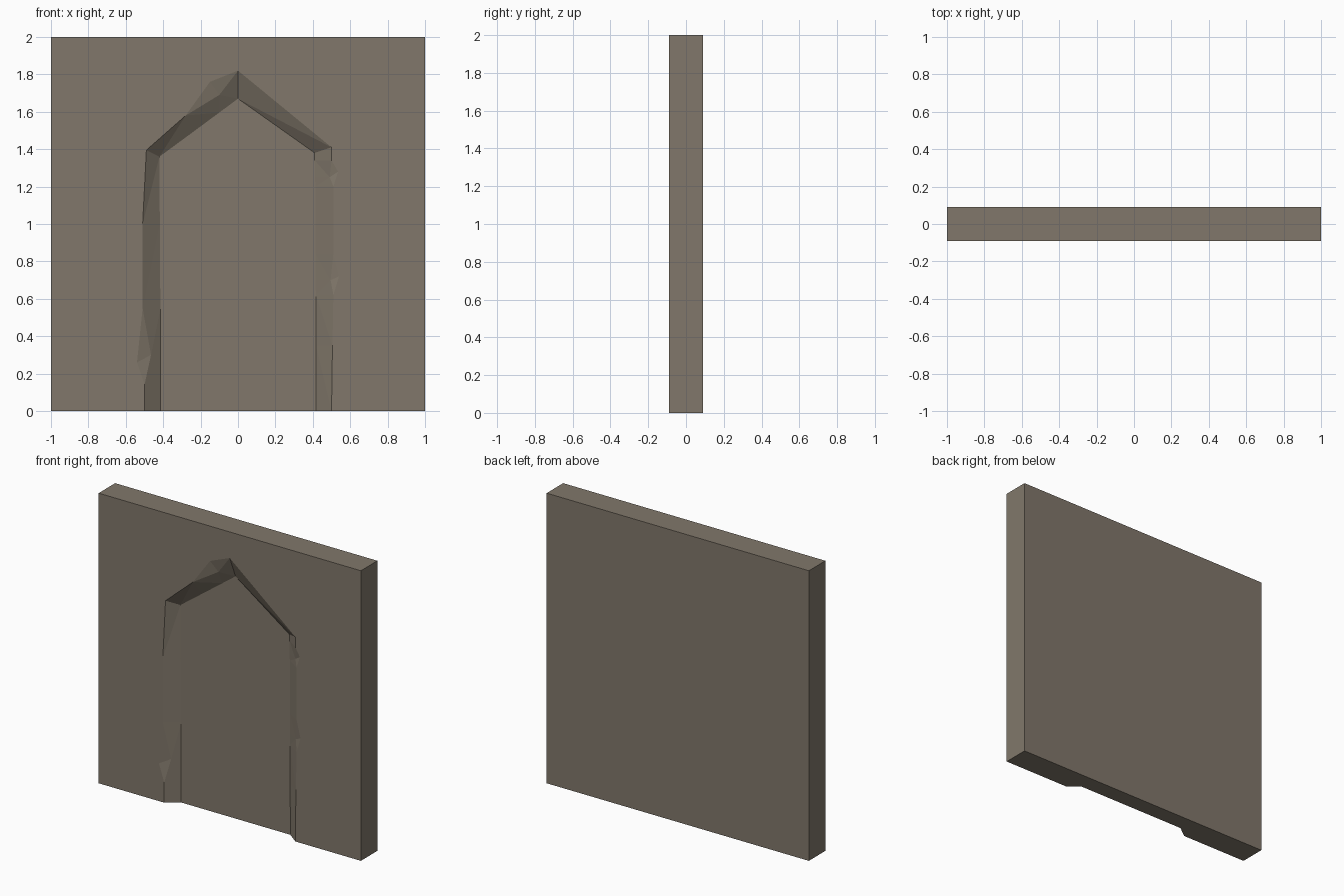
import bpy
import bmesh

if "Cube" in bpy.data.objects:
    bpy.data.objects.remove(bpy.data.objects["Cube"])

HALF_W, HEIGHT, HALF_T = 1.0, 2.0, 0.09
DEPTH = 0.063          # how far the door panel is sunk into the wall

# Stations along the opening: outer (x, z), inner (x, z), optional chipped lip (x, z, sink)
stations = [
    ((-.50, 0), (-.415, 0), None),
    ((-.50, .14), (-.415, .14), None),
    ((-.54, .26), (-.415, .30), (-.465, .30, .026)),
    ((-.51, .55), (-.415, .55), None),
    ((-.51, 1.0), (-.418, 1.0), None),
    ((-.49, 1.395), (-.42, 1.36), None),
    ((-.28, 1.58), (-.25, 1.485), None),
    ((-.15, 1.76), (-.10, 1.596), (-.10, 1.69, .02)),
    ((0, 1.82), (0, 1.67), None),
    ((.50, 1.41), (.41, 1.38), None),
    ((.50, 1.34), (.41, 1.34), None),
    ((.535, 1.28), (.412, 1.25), (.49, 1.25, .015)),
    ((.51, 1.20), (.414, 1.20), None),
    ((.51, .84), (.415, .84), None),
    ((.54, .72), (.415, .70), (.495, .70, .012)),
    ((.51, .62), (.416, .62), None),
    ((.505, .35), (.417, .35), None),
    ((.50, 0), (.418, 0), None),
]

bm = bmesh.new()


def face(verts):
    """Add a face, dropping repeated vertices."""
    unique = list(dict.fromkeys(verts))
    if len(unique) > 2:
        bm.faces.new(unique)


outer, lip, inner = [], [], []
for o, i, l in stations:
    vo = bm.verts.new((o[0], -HALF_T, o[1]))
    outer.append(vo)
    inner.append(bm.verts.new((i[0], -HALF_T + DEPTH, i[1])))
    lip.append(bm.verts.new((l[0], -HALF_T + l[2], l[1])) if l else vo)

corners = [(-HALF_W, 0), (HALF_W, 0), (HALF_W, HEIGHT), (-HALF_W, HEIGHT)]
front = [bm.verts.new((x, -HALF_T, z)) for x, z in corners]
back = [bm.verts.new((x, HALF_T, z)) for x, z in corners]

# Wall: front surround, back, sides, top and notched underside
face([front[0]] + outer + front[1:])
face(back)
for k in (1, 2, 3):
    n = (k + 1) % 4
    face([front[k], front[n], back[n], back[k]])
face([front[0], outer[0], inner[0], inner[-1], outer[-1], front[1], back[1], back[0]])

# Sunken door panel, sloped reveal and broken chips
face(inner)
for k in range(len(stations) - 1):
    face([lip[k], lip[k + 1], inner[k + 1], inner[k]])
    face([outer[k], outer[k + 1], lip[k + 1], lip[k]])

bmesh.ops.recalc_face_normals(bm, faces=bm.faces[:])
bmesh.ops.triangulate(bm, faces=bm.faces[:])

mesh = bpy.data.meshes.new("wall_with_doorway")
bm.to_mesh(mesh)
bm.free()
wall = bpy.data.objects.new("wall_with_doorway", mesh)
bpy.context.collection.objects.link(wall)

stone = bpy.data.materials.new("warm_grey_stone")
stone.diffuse_color = (0.22, 0.187, 0.146, 1)
stone.use_nodes = True
stone.node_tree.nodes["Principled BSDF"].inputs["Base Color"].default_value = stone.diffuse_color
mesh.materials.append(stone)
